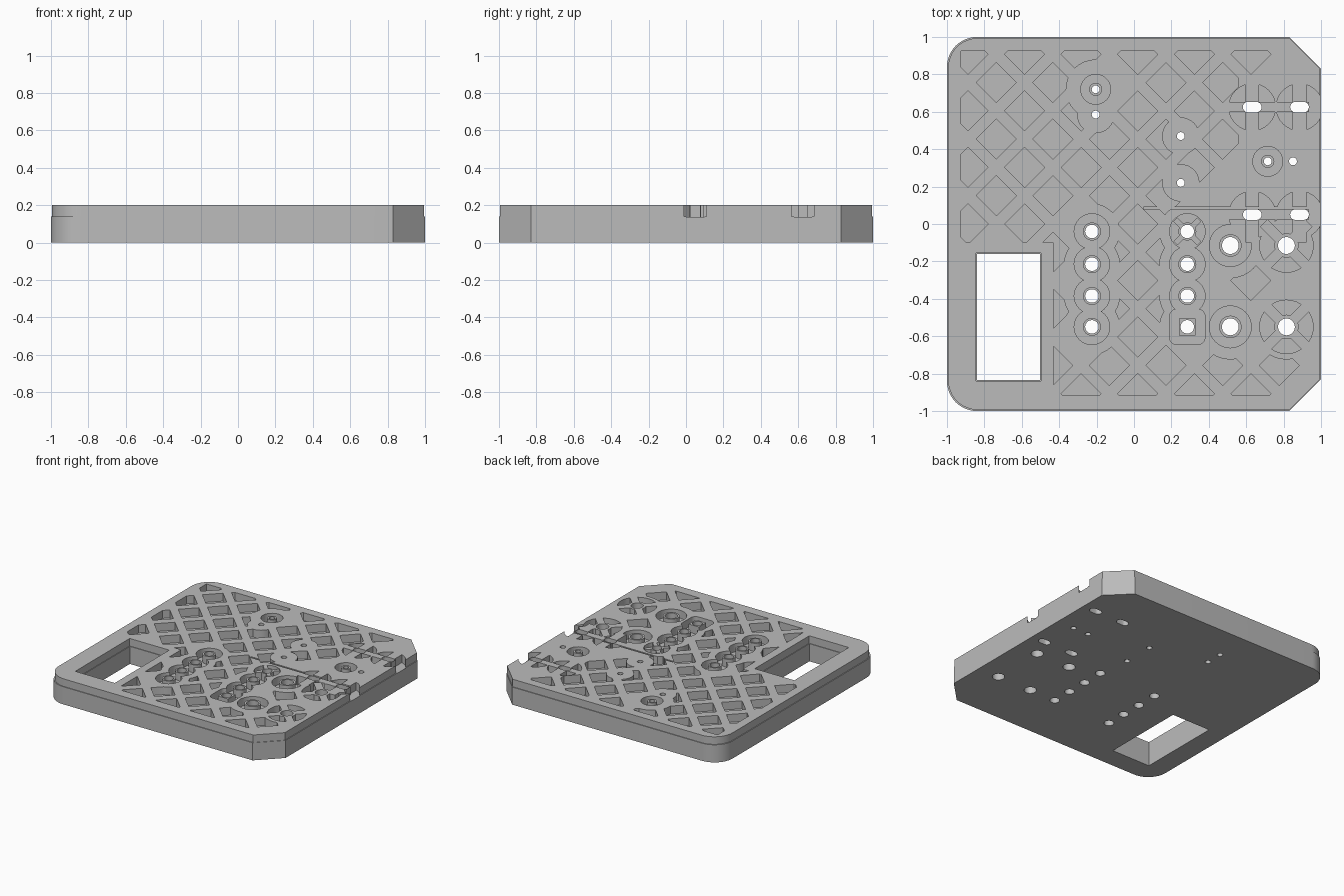
import bpy, bmesh
from math import cos, sin, pi, hypot, radians

cube = bpy.data.objects.get("Cube")
if cube:
    bpy.data.objects.remove(cube, do_unlink=True)

FLOOR, STEP, TOP = 0.137, 0.14, 0.2

grey = bpy.data.materials.new("plain grey")
grey.use_nodes = True
GREY = (0.5, 0.5, 0.5, 1)
grey.diffuse_color = GREY
grey.node_tree.nodes["Principled BSDF"].inputs["Base Color"].default_value = GREY


# Outlines, all counter-clockwise
def circle(x, y, r, n=32):
    return [(x + r * cos(2 * pi * i / n), y + r * sin(2 * pi * i / n)) for i in range(n)]


def box(x0, y0, x1, y1):
    return [(x0, y0), (x1, y0), (x1, y1), (x0, y1)]


def bar(x, y, length, width, angle):
    c, s = cos(angle), sin(angle)
    return [(x + u * c - v * s, y + u * s + v * c)
            for u, v in box(-length / 2, -width / 2, length / 2, width / 2)]


def rounded(x, y, hx, hy, r, n=8):
    pts = []
    for q, (sx, sy) in enumerate([(1, 1), (-1, 1), (-1, -1), (1, -1)]):
        for i in range(n + 1):
            a = (q + i / n) * pi / 2
            pts.append((x + sx * (hx - r) + r * cos(a), y + sy * (hy - r) + r * sin(a)))
    return pts


def stadium(x, y, half, r, n=12):
    pts = []
    for side in (0, 1):
        for i in range(n + 1):
            a = -pi / 2 + side * pi + i * pi / n
            pts.append((x + (half - r) * (1 - 2 * side) + r * cos(a), y + r * sin(a)))
    return pts


def plate_outline(inset):
    e, r, c = 1 - inset, 0.16, 0.83
    pts = [(c, -e), (e, -c), (e, c), (c, e)]
    for sy, start in ((1, pi / 2), (-1, pi)):
        for i in range(13):
            a = start + i * pi / 24
            pts.append((-e + r + r * cos(a), sy * (e - r) + r * sin(a)))
    return pts


# Solids
def loft(bm, loops):
    rings = [[bm.verts.new((x, y, z)) for x, y in pts] for pts, z in loops]
    n = len(rings[0])
    for a, b in zip(rings, rings[1:]):
        for i in range(n):
            j = (i + 1) % n
            bm.faces.new((a[i], a[j], b[j], b[i]))
    bm.faces.new(rings[0][::-1])
    bm.faces.new(rings[-1])


def make(name, stacks):
    bm = bmesh.new()
    for loops in stacks:
        loft(bm, loops)
    mesh = bpy.data.meshes.new(name)
    bm.to_mesh(mesh)
    bm.free()
    mesh.materials.append(grey)
    obj = bpy.data.objects.new(name, mesh)
    bpy.context.collection.objects.link(obj)
    return obj


def prisms(name, outlines, z0, z1):
    return make(name, [[(p, z0), (p, z1)] for p in outlines])


def boolean(target, cutter, operation="DIFFERENCE"):
    mod = target.modifiers.new("cut", "BOOLEAN")
    mod.object, mod.operation = cutter, operation
    mod.solver = "EXACT"
    mod.use_self = True
    bpy.context.view_layer.objects.active = target
    bpy.ops.object.modifier_apply(modifier=mod.name)
    bpy.data.objects.remove(cutter, do_unlink=True)


# Hole layout
rows = [-0.04, -0.215, -0.385, -0.55]
pins = [(x, y) for x in (-0.225, 0.285) for y in rows]
petal_pin, square_pin = pins[4], pins[7]
large = [(0.515, -0.115), (0.515, -0.55)]
spoked = [(0.815, -0.115), (0.815, -0.55)]
small = [(-0.205, 0.72), (0.715, 0.335)]
tiny = [(-0.205, 0.585), (0.25, 0.47), (0.25, 0.22), (0.85, 0.335)]
slots = [(x, y) for x in (0.632, 0.885) for y in (0.05, 0.625)]
clear = ([(x, y, 0.15) for x, y in pins] + [(x, y, 0.175) for x, y in large + spoked]
         + [(x, y, 0.16) for x, y in small] + [(x, y, 0.1) for x, y in tiny])


# Diamond lattice pockets
def keep(x, y):
    if x < -0.44 and y < -0.1:
        return False
    if x > 0.85 or (x > 0.55 and -0.1 < y < 0.8) or (x > 0.4 and -0.1 < y < 0.2):
        return False
    return all(hypot(x - a, y - b) > 0.75 * r for a, b, r in clear)


PITCH, HALF = 0.3025, 0.107
diamonds = []
for i in range(-7, 7):
    for j in range(-7, 7):
        x, y = 0.02 + i * PITCH / 2, j * PITCH / 2
        if (i + j) % 2 == 0 and keep(x, y):
            diamonds.append(circle(x, y, HALF, 4))
pockets = prisms("lattice_pockets", diamonds, FLOOR, 0.25)
boolean(pockets, prisms("frame", [box(-0.925, -0.914, 0.93, 0.924)], 0, 0.4), "INTERSECT")
solid = [circle(*c) for c in clear] + [box(-1, -1, -0.43, -0.1), box(0.56, -0.04, 1.1, 0.79)]
boolean(pockets, prisms("solid_zones", solid, 0.05, 0.35))

# Ring recesses around the holes, leaving hubs and ribs standing
recess, stand = [], []
for p in pins:
    if p == square_pin:
        recess.append(rounded(*p, 0.095, 0.095, 0.04))
        stand.append(box(p[0] - 0.045, p[1] - 0.045, p[0] + 0.045, p[1] + 0.045))
    else:
        recess.append(circle(*p, 0.095))
        stand.append(circle(*p, 0.048))
for p in large:
    recess.append(circle(*p, 0.112))
    stand.append(circle(*p, 0.06))
for p in small:
    recess.append(circle(*p, 0.08))
    stand.append(circle(*p, 0.035))
for p in spoked:
    recess.append(circle(*p, 0.143))
    stand.append(circle(*p, 0.065))
for p, size in [(p, 0.34) for p in spoked] + [(petal_pin, 0.18)]:
    stand += [bar(*p, size, size / 6, k * pi / 4) for k in (1, 3)]
for x, y in slots:
    recess.append(circle(x, y, 0.125))
    stand.append(box(x - 0.037, y - 0.15, x + 0.037, y + 0.15))
for y in (0.05, 0.625):
    stand.append(box(0.48, y - 0.027, 0.935, y + 0.027))
recesses = prisms("ring_recesses", recess, FLOOR, 0.26)
boolean(recesses, prisms("hubs_and_ribs", stand, 0.06, 0.36))

# Through holes
holes = [circle(*p, 0.036) for p in pins] + [circle(*p, 0.045) for p in large + spoked]
holes += [circle(*p, 0.021) for p in small + tiny]
holes += [stadium(*p, 0.05, 0.028) for p in slots]

# Plate with a slightly narrower upper layer
edge, inner = plate_outline(0), plate_outline(0.006)
plate = make("mounting_plate", [[(edge, 0), (edge, STEP), (inner, STEP), (inner, TOP)]])
lower = box(-0.84, -0.835, -0.502, -0.16)
upper = box(-0.845, -0.84, -0.497, -0.155)
boolean(plate, make("window", [[(lower, -0.1), (lower, STEP), (upper, STEP), (upper, 0.3)]]))
boolean(plate, pockets)
boolean(plate, recesses)
boolean(plate, prisms("thin_groove", [box(0.05, 0.079, 0.94, 0.092)], FLOOR, 0.27))
boolean(plate, prisms("through_holes", holes, -0.1, 0.3))

bpy.ops.object.select_all(action="DESELECT")
plate.select_set(True)
bpy.context.view_layer.objects.active = plate
bpy.ops.object.shade_smooth_by_angle(angle=radians(30))
